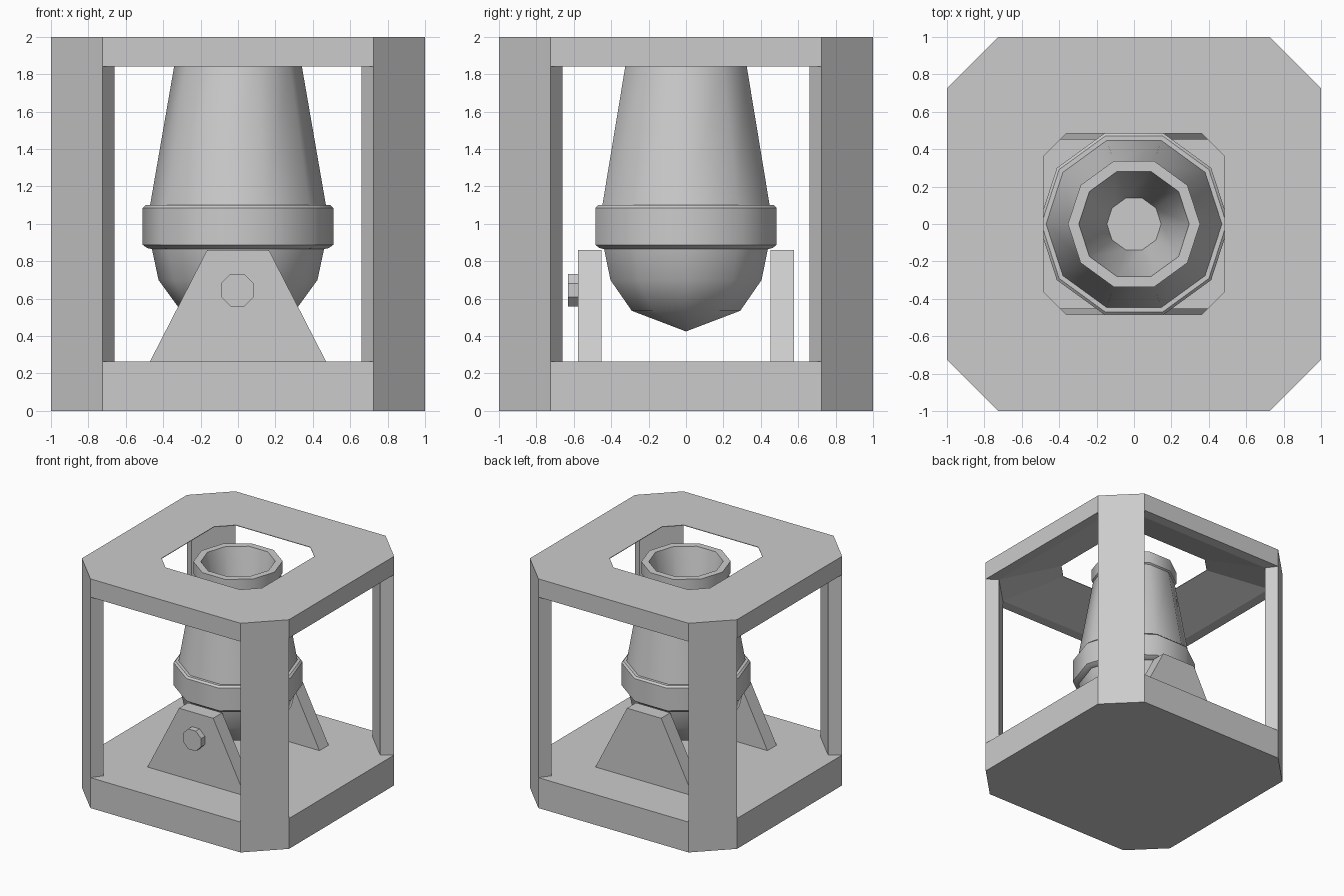
import bpy, bmesh, math
from mathutils import Matrix

if "Cube" in bpy.data.objects:
    bpy.data.objects.remove(bpy.data.objects["Cube"])


def finish(name, bm):
    bmesh.ops.recalc_face_normals(bm, faces=bm.faces)
    me = bpy.data.meshes.new(name)
    bm.to_mesh(me)
    bm.free()
    ob = bpy.data.objects.new(name, me)
    bpy.context.collection.objects.link(ob)
    return ob


def loft(name, rings, cyclic=False):
    """Skin a list of equal-length point rings; cap the ends or join them up."""
    bm = bmesh.new()
    loops = [[bm.verts.new(p) for p in ring] for ring in rings]
    n = len(rings[0])
    pairs = list(zip(loops, loops[1:]))
    if cyclic:
        pairs.append((loops[-1], loops[0]))
    else:
        bm.faces.new(loops[0])
        bm.faces.new(loops[-1])
    for a, b in pairs:
        for i in range(n):
            j = (i + 1) % n
            bm.faces.new((a[i], a[j], b[j], b[i]))
    return finish(name, bm)


def octagon(side, cut, z):
    """Square of half width side, with corners cut from cut."""
    pts = []
    for k in range(4):
        c, s = round(math.cos(k * math.pi / 2)), round(math.sin(k * math.pi / 2))
        for x, y in ((side, cut), (cut, side)):
            pts.append((c * x - s * y, s * x + c * y, z))
    return pts


def circle(r, z, n=10):
    return [(r * math.cos(2 * math.pi * i / n), r * math.sin(2 * math.pi * i / n), z)
            for i in range(n)]


# Base slab
loft("base_plate", [octagon(1, .725, 0), octagon(1, .725, .265)])

# Top frame: flat top, underside sloping up to a thin-edged opening
loft("top_frame", [octagon(1, .725, 2), octagon(1, .725, 1.84),
                   octagon(.91, .66, 1.84), octagon(.485, .36, 1.995),
                   octagon(.485, .36, 2)], cyclic=True)

# Corner posts
section = [(.725, 1), (1, .725), (.91, .66), (.66, .91)]
for k, corner in enumerate(("back_right", "back_left", "front_left", "front_right")):
    post = loft(corner + "_post", [[(x, y, z) for x, y in section] for z in (.265, 1.84)])
    post.data.transform(Matrix.Rotation(k * math.pi / 2, 4, 'Z'))

# Mortar barrel: round bottom, thick band, tapering tube, lip and bore
profile = [(.305, .535), (.425, .70), (.46, .865), (.485, .87), (.51, .888),
           (.51, 1.085), (.495, 1.1), (.47, 1.1), (.34, 1.85), (.353, 1.86),
           (.353, 1.965), (.295, 1.965), (.145, 1.3)]
barrel = loft("barrel", [circle(.001, .425)] + [circle(r, z) for r, z in profile])
bpy.context.view_layer.objects.active = barrel
barrel.select_set(True)
bpy.ops.object.shade_smooth_by_angle(angle=math.radians(40))

# Side supports
trapezoid = [(-.47, .265), (.47, .265), (.165, .86), (-.165, .86)]
for name, y0, y1 in (("front_support", -.578, -.453), ("back_support", .453, .578)):
    loft(name, [[(x, y, z) for x, z in trapezoid] for y in (y0, y1)])

# Eight-sided bolt head on the front support
bolt = [(.095 * math.cos(math.radians(22.5 + 45 * i)),
         .645 + .095 * math.sin(math.radians(22.5 + 45 * i))) for i in range(8)]
loft("bolt_head", [[(x - .003, y, z) for x, z in bolt] for y in (-.63, -.575)])
